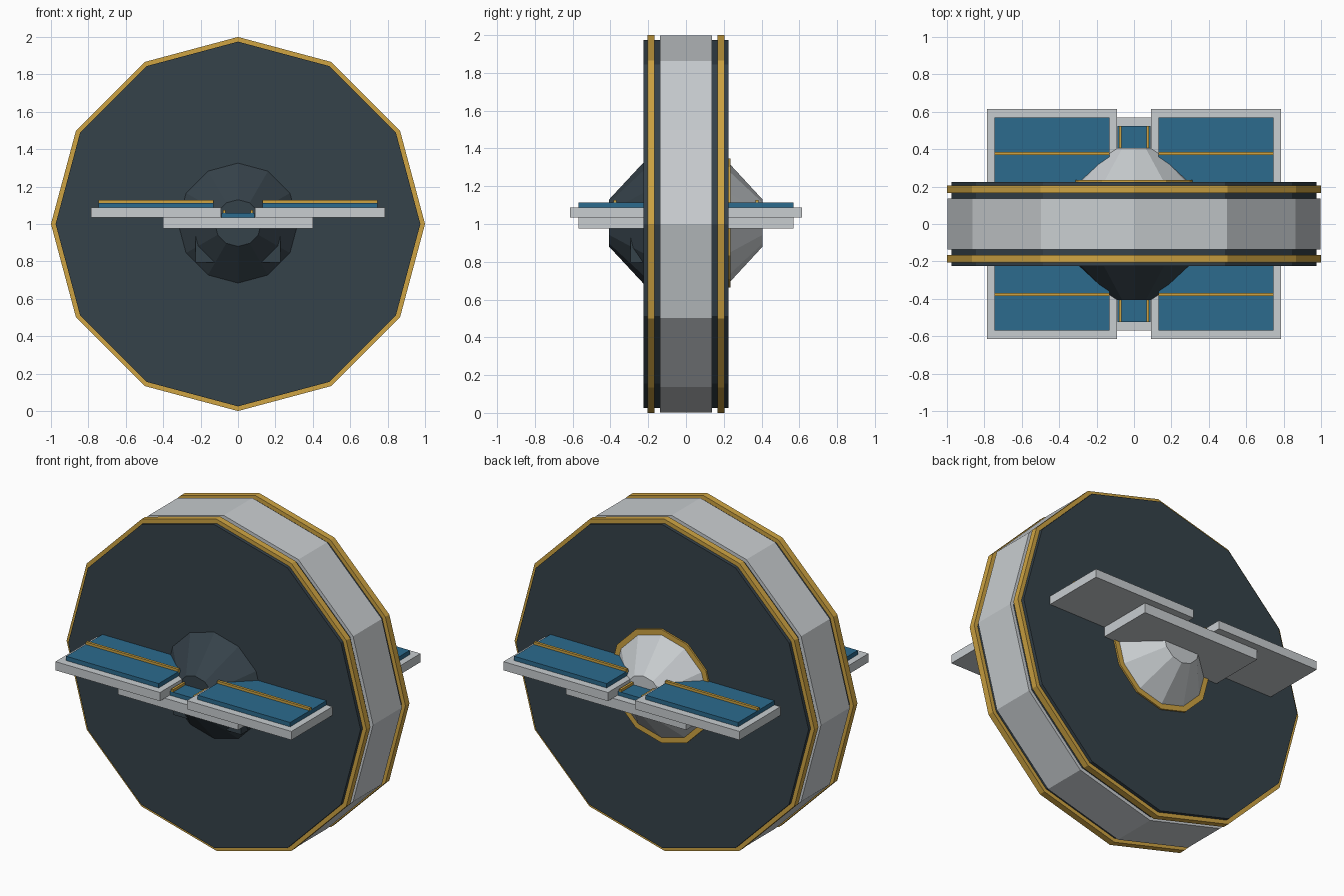
import bpy, bmesh, math
from mathutils import Matrix

if "Cube" in bpy.data.objects:
    bpy.data.objects.remove(bpy.data.objects["Cube"])


def material(name, color):
    m = bpy.data.materials.new(name)
    m.diffuse_color = (*color, 1)
    m.use_nodes = True
    m.node_tree.nodes["Principled BSDF"].inputs["Base Color"].default_value = m.diffuse_color
    return m


GREY = material("light_grey", (0.58, 0.61, 0.63))
DARK = material("dark_slate", (0.036, 0.054, 0.068))
GOLD = material("gold", (0.62, 0.37, 0.055))
BLUE = material("panel_blue", (0.025, 0.145, 0.27))
CENTRE_Z = 1.0


def finish(name, bm, mat):
    bmesh.ops.recalc_face_normals(bm, faces=bm.faces)
    mesh = bpy.data.meshes.new(name)
    bm.to_mesh(mesh)
    bm.free()
    mesh.materials.append(mat)
    obj = bpy.data.objects.new(name, mesh)
    bpy.context.collection.objects.link(obj)
    return obj


def disc(name, y0, y1, r0, r1, mat, z=CENTRE_Z):
    """Twelve-sided drum or cone along y with a corner at the top."""
    bm = bmesh.new()
    rings = []
    for y, r in ((y0, r0), (y1, r1)):
        angles = [math.tau * i / 12 for i in range(12)]
        rings.append([bm.verts.new((r * math.sin(a), y, z + r * math.cos(a)))
                      for a in angles])
        bm.faces.new(rings[-1])
    for i in range(12):
        j = (i + 1) % 12
        bm.faces.new((rings[0][i], rings[0][j], rings[1][j], rings[1][i]))
    return finish(name, bm, mat)


def box(name, x, y, z, mat):
    """Box from (min, max) pairs."""
    bm = bmesh.new()
    spans = (x, y, z)
    mid = [(a + b) / 2 for a, b in spans]
    size = [abs(b - a) for a, b in spans]
    bmesh.ops.create_cube(bm, size=1, matrix=Matrix.Translation(mid)
                          @ Matrix.Diagonal((*size, 1)))
    return finish(name, bm, mat)


# Main wheel: dark core, pale tread and raised gold bands
disc("wheel_core", -0.225, 0.225, 0.975, 0.975, DARK)
disc("wheel_tread", -0.137, 0.137, 0.997, 0.997, GREY)
for side, s in (("front", -1), ("back", 1)):
    disc(side + "_gold_band", s * 0.167, s * 0.205, 1.0, 1.0, GOLD)

# Hubs: dark at the front, pale with a gold collar at the back
disc("front_hub", -0.22, -0.407, 0.326, 0.125, DARK, 1.005)
box("front_hub_block", (-0.227, 0.227), (-0.295, -0.2), (0.795, 1.0), DARK)
disc("back_hub_collar", 0.22, 0.235, 0.342, 0.342, GOLD, 1.005)
disc("back_hub", 0.225, 0.405, 0.32, 0.125, GREY, 1.005)

# Platforms on both faces of the wheel
for side, s in (("front", -1), ("back", 1)):
    inner = s * 0.2
    # Central lower deck with its walkway
    box(side + "_lower_deck", (-0.4, 0.4), (inner, s * 0.57), (0.975, 1.036), GREY)
    box(side + "_walkway", (-0.088, 0.088), (inner, s * 0.523), (1.03, 1.06), BLUE)
    for hand, h in (("left", -1), ("right", 1)):
        tag = side + "_" + hand
        box(tag + "_walkway_strip", (h * 0.067, h * 0.081),
            (inner, s * 0.523), (1.055, 1.075), GOLD)
        # Raised side decks with panels and trim
        box(tag + "_deck", (h * 0.09, h * 0.787), (inner, s * 0.615),
            (1.035, 1.087), GREY)
        box(tag + "_panel", (h * 0.13, h * 0.747), (inner, s * 0.57),
            (1.08, 1.113), BLUE)
        box(tag + "_panel_strip", (h * 0.13, h * 0.747), (s * 0.368, s * 0.384),
            (1.105, 1.128), GOLD)
